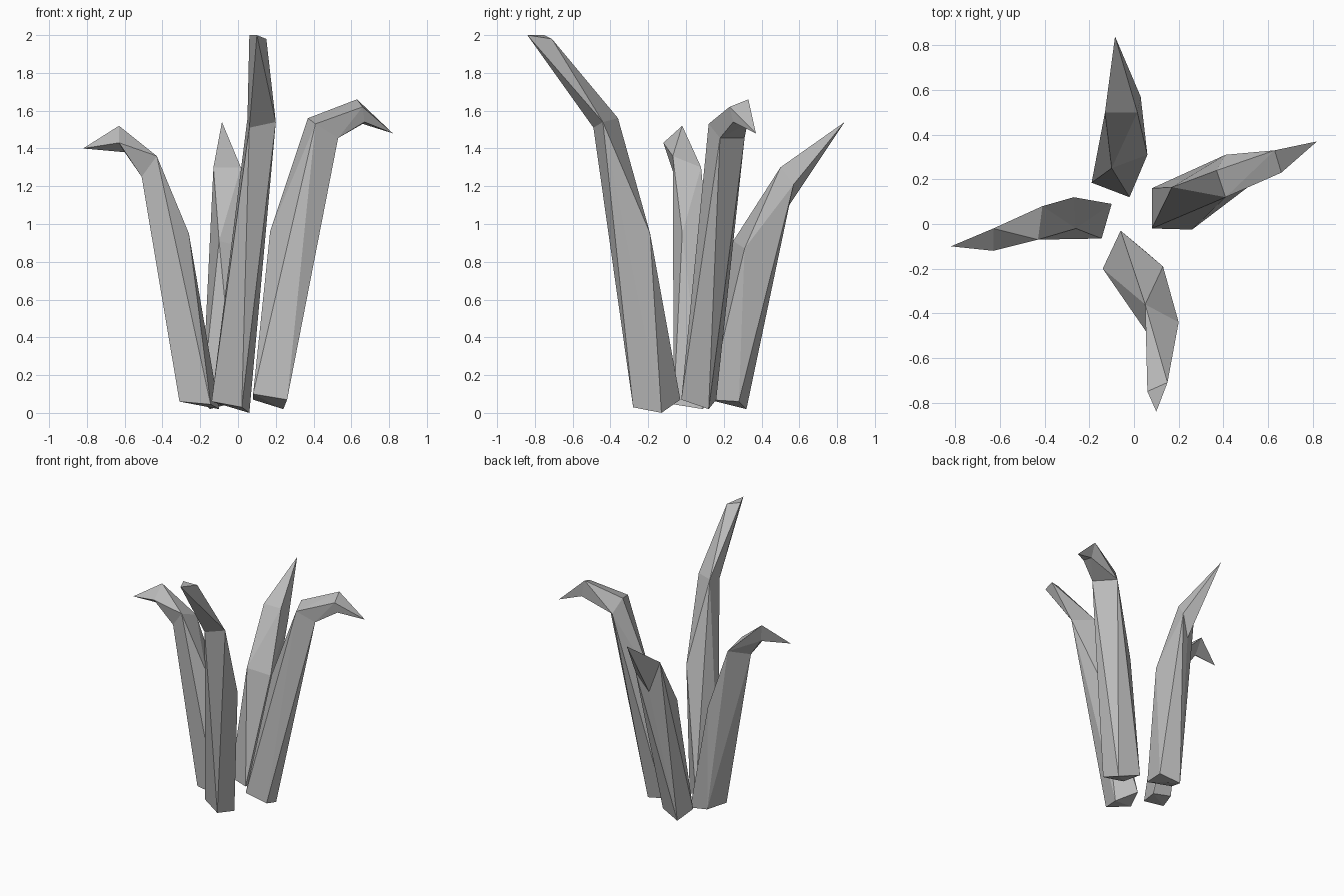
import bpy
import bmesh

cube = bpy.data.objects.get("Cube")
if cube:
    bpy.data.objects.remove(cube)

grey = bpy.data.materials.new("pale_grey")
grey.use_nodes = True
colour = (0.5, 0.5, 0.5, 1)
grey.diffuse_color = colour
grey.node_tree.nodes["Principled BSDF"].inputs["Base Color"].default_value = colour


def leaf(name, base, ridge, bend, neck, tip):
    """Faceted leaf: convex stalk with an inner ridge, then tapering segments."""
    bm = bmesh.new()
    rings = [r for r in (bend, neck) if r]
    sections = [base + ridge] + rings + [tip]
    for low, high in zip(sections, sections[1:]):
        verts = [bm.verts.new(p) for p in low + high]
        bmesh.ops.convex_hull(bm, input=verts)
    loose = [v for v in bm.verts if not v.link_faces]
    bmesh.ops.delete(bm, geom=loose, context='VERTS')
    bmesh.ops.remove_doubles(bm, verts=bm.verts, dist=0.0005)
    # Open the hidden joints between segments
    shared = [{tuple(round(c, 3) for c in p) for p in r} for r in rings]
    inner = [f for f in bm.faces
             if any({tuple(round(c, 3) for c in v.co) for v in f.verts} <= s for s in shared)]
    bmesh.ops.delete(bm, geom=inner, context='FACES')
    bmesh.ops.recalc_face_normals(bm, faces=bm.faces)
    mesh = bpy.data.meshes.new(name)
    bm.to_mesh(mesh)
    bm.free()
    mesh.materials.append(grey)
    bpy.context.collection.objects.link(bpy.data.objects.new(name, mesh))


# Tall leaf leaning to the front
leaf("front_leaf",
     base=[(-.14, -.2, .06), (.02, -.28, .03), (.06, -.13, 0), (-.06, -.03, .07)],
     ridge=[(.13, -.19, .95)],
     bend=[(.05, -.36, 1.56), (.2, -.44, 1.54), (.06, -.49, 1.51)],
     neck=[],
     tip=[(.06, -.75, 2), (.15, -.71, 1.98), (.1, -.84, 2)])

# Drooping leaf on the left
leaf("left_leaf",
     base=[(.08, -.02, .1), (.26, -.025, .07), (.24, .12, .02), (.08, .16, .07)],
     ridge=[(.17, .165, .96)],
     bend=[(.37, .24, 1.56), (.41, .12, 1.53), (.53, .18, 1.455), (.41, .31, 1.455)],
     neck=[(.63, .33, 1.66), (.66, .23, 1.62), (.67, .25, 1.54), (.66, .325, 1.53)],
     tip=[(.82, .37, 1.48)])

# Drooping leaf on the right
leaf("right_leaf",
     base=[(-.145, -.065, .045), (-.31, -.05, .06), (-.25, .1, .05), (-.1, .09, .02)],
     ridge=[(-.26, -.02, .95), (-.27, .12, .85)],
     bend=[(-.43, -.07, 1.36), (-.41, .08, 1.3), (-.51, -.06, 1.25)],
     neck=[(-.63, -.02, 1.52), (-.63, -.12, 1.43), (-.6, -.05, 1.38)],
     tip=[(-.82, -.1, 1.4)])

# Pointed leaf at the back
leaf("back_leaf",
     base=[(-.19, .185, .07), (-.02, .12, .07), (0, .28, .06), (-.15, .32, .02)],
     ridge=[(-.1, .25, .91), (.06, .31, .87), (0, .45, .83)],
     bend=[(-.13, .5, 1.3), (.015, .5, 1.3), (.03, .57, 1.21), (-.05, .52, 1.06)],
     neck=[],
     tip=[(-.085, .84, 1.54)])
